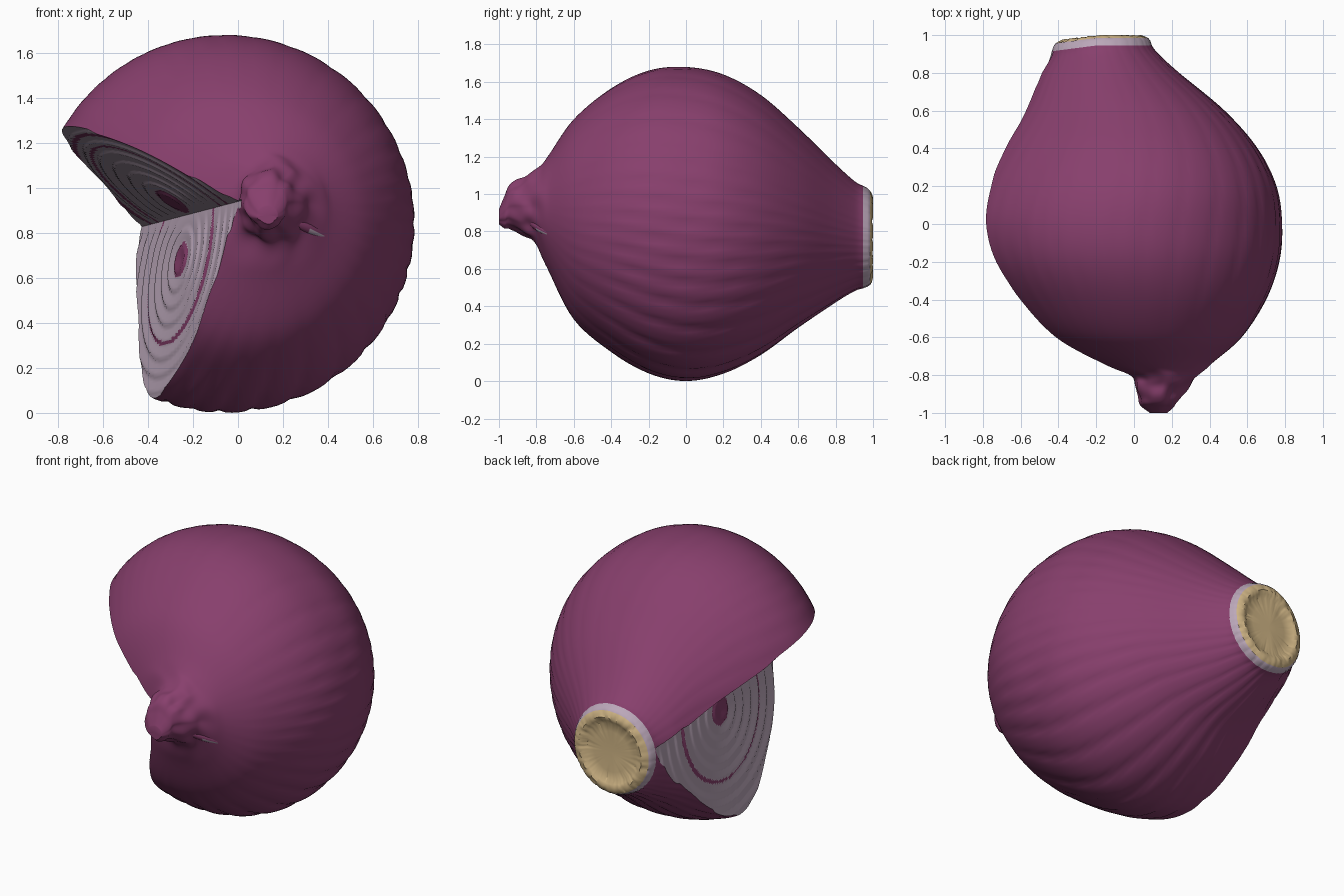
import bpy, bmesh, math
from mathutils import Vector, noise

if "Cube" in bpy.data.objects:
    bpy.data.objects.remove(bpy.data.objects["Cube"])


def material(name, rgb):
    m = bpy.data.materials.new(name)
    m.diffuse_color = (*rgb, 1)
    m.use_nodes = True
    m.node_tree.nodes["Principled BSDF"].inputs["Base Color"].default_value = m.diffuse_color
    return m


MATS = [material("purple skin", (0.245, 0.050, 0.152)),
        material("pale flesh", (0.50, 0.39, 0.49)),
        material("tan root", (0.64, 0.47, 0.24))]
SKIN, FLESH, ROOT = range(3)


def make_object(name, bm):
    bmesh.ops.recalc_face_normals(bm, faces=bm.faces[:])
    mesh = bpy.data.meshes.new(name)
    bm.to_mesh(mesh)
    bm.free()
    for m in MATS:
        mesh.materials.append(m)
    ob = bpy.data.objects.new(name, mesh)
    bpy.context.collection.objects.link(ob)
    return ob


def smooth(ob, angle):
    bpy.ops.object.select_all(action='DESELECT')
    ob.select_set(True)
    bpy.context.view_layer.objects.active = ob
    bpy.ops.object.shade_smooth_by_angle(angle=math.radians(angle))


def catmull(p0, p1, p2, p3, t):
    return [0.5 * (2 * b + (c - a) * t + (2 * a - 5 * b + 4 * c - d) * t * t
                   + (3 * b - a - 3 * c + d) * t ** 3)
            for a, b, c, d in zip(p0, p1, p2, p3)]


# Cross-sections along the bulb: y, centre x, centre z, radius x, radius z
STATIONS = [
    (-1.0, .13, .88, .045, .04), (-.97, .13, .905, .085, .085),
    (-.94, .13, .935, .105, .115), (-.86, .15, .935, .14, .155),
    (-.80, .16, .93, .185, .20), (-.74, .11, .90, .30, .30),
    (-.60, .035, .865, .535, .535), (-.40, -.005, .86, .705, .705),
    (-.20, -.04, .85, .81, .81), (0, -.055, .84, .84, .84),
    (.20, -.045, .84, .80, .80), (.40, -.04, .835, .695, .695),
    (.60, -.06, .82, .54, .535), (.80, -.13, .79, .37, .37),
    (.90, -.16, .775, .29, .295), (.945, -.17, .77, .265, .275)]
STEPS, SEGS = 7, 180

# Bulb: loft with rounded ribs, a knobbly front tip and a slanted root end
rows = []
last = len(STATIONS) - 1
for i in range(last):
    pts = [STATIONS[min(max(i + k, 0), last)] for k in (-1, 0, 1, 2)]
    rows += [catmull(*pts, s / STEPS) for s in range(STEPS)]
rows.append(list(STATIONS[-1]))
skin_rows = len(rows)
rows += [[.97, -.17, .768, .257, .264], [.985, -.17, .766, .245, .252]]
flesh_rows = len(rows)
rows += [[.995, -.17, .765, .222, .232], [1.0, -.17, .765, .205, .215],
         [.993, -.17, .765, .185, .195], [.98, -.17, .765, .165, .175],
         [.977, -.17, .765, .12, .125], [.975, -.17, .765, .06, .065]]

bm = bmesh.new()
rings = []
for k, (y, cx, cz, rx, rz) in enumerate(rows):
    ring = []
    for j in range(SEGS):
        a = 2 * math.pi * j / SEGS
        low = 0.5 - 0.5 * math.sin(a - 0.3)
        fade = min(1, max(0, (y + .75) / .5))
        wob = a + 0.12 * math.sin(3 * a) + 0.15 * y
        rib = 1 - abs(math.sin(wob * 19))
        f = 1 - (0.003 + 0.013 * low) * fade * rib ** 2
        knob = min(1, max(0, (-.74 - y) / .1))
        n = noise.noise(Vector((math.cos(a) * 1.8, y * 13, math.sin(a) * 1.8)))
        f += 0.17 * knob * n
        dy = 0
        if k >= flesh_rows:
            n = noise.noise(Vector((math.cos(a) * 7, k * .6, math.sin(a) * 7)))
            f += 0.03 * n
            dy = 0.012 * min(n, 0) if k < len(rows) - 2 else 0
        x = cx + rx * f * math.cos(a)
        slant = min(1, max(0, (y - .8) / .14))
        dy += slant * 0.13 * min(0, x + .2)
        ring.append(bm.verts.new((x, y + dy, cz + rz * f * math.sin(a))))
    rings.append(ring)
for k in range(len(rings) - 1):
    for j in range(SEGS):
        j2 = (j + 1) % SEGS
        face = bm.faces.new((rings[k][j], rings[k][j2], rings[k + 1][j2], rings[k + 1][j]))
        face.material_index = SKIN if k < skin_rows - 1 else FLESH if k < flesh_rows - 1 else ROOT
for ring, mat in ((rings[0], SKIN), (rings[-1], ROOT)):
    tip = bm.verts.new(sum((v.co for v in ring), Vector()) / SEGS)
    for j in range(SEGS):
        bm.faces.new((ring[j], ring[(j + 1) % SEGS], tip)).material_index = mat
bulb = make_object("onion_bulb", bm)

# Wedge cutter: two planes meeting on a slanted hinge, stepped into onion layers
A, B = Vector((0, -.8, .94)), Vector((-.42, .88, .83))
LOWER = Vector((-.18, 0, -.81)).normalized()
UPPER = Vector((-.59, 0, .385)).normalized()
OUT = Vector((-2, 0, -.6))
CORE = {0: Vector((-.25, .03, .68)), 1: Vector((-.29, .03, .945))}
BANDS = {0: ((0, .13), (.60, .63)), 1: ((0, .14), (.66, .69), (.80, .84))}
N, M, REACH = 200, 100, 1.25


def layer(p, side):
    d = p - CORE[side]
    return math.sqrt((d.x / .62) ** 2 + (d.y / .9) ** 2 + (d.z / .62) ** 2)


def cut_point(t, j):
    side = 1 if j > 0 else 0
    direction = UPPER if side else LOWER
    s = REACH * abs(j) / M
    p = A.lerp(B, t) + direction * s
    f = layer(p, side)
    if j and f < 1.05:
        normal = direction.cross(B - A).normalized()
        if normal.x > 0:
            normal = -normal
        saw = (f * 8) % 1
        saw = saw / .8 if saw < .8 else (1 - saw) / .2
        p = p + normal * 0.009 * saw * min(1, s / .1)
    return p


bm = bmesh.new()
grid = []
for i in range(N + 1):
    t = -.05 + 1.17 * i / N
    row = [bm.verts.new(cut_point(t, j)) for j in range(-M, M + 1)]
    row.append(bm.verts.new(A.lerp(B, t) + OUT))
    grid.append(row)
width = 2 * M + 2
for i in range(N):
    for j in range(width):
        j2 = (j + 1) % width
        face = bm.faces.new((grid[i][j], grid[i][j2], grid[i + 1][j2], grid[i + 1][j]))
        face.material_index = FLESH
        if j < 2 * M:
            side = 0 if j < M else 1
            f = layer(face.calc_center_median(), side)
            if any(a <= f < b for a, b in BANDS[side]):
                face.material_index = SKIN
for row in (grid[0], grid[-1]):
    bm.faces.new(row).material_index = FLESH
cutter = make_object("wedge_cutter", bm)
cutter.hide_render = True

mod = bulb.modifiers.new("wedge", 'BOOLEAN')
mod.operation = 'DIFFERENCE'
mod.solver = 'EXACT'
mod.object = cutter
dg = bpy.context.evaluated_depsgraph_get()
bulb.data = bpy.data.meshes.new_from_object(bulb.evaluated_get(dg))
bulb.modifiers.clear()
bpy.data.objects.remove(cutter)
smooth(bulb, 40)

# Dry flap trailing from the tip, with a pale lower edge
bm = bmesh.new()
start, end = Vector((.22, -.84, .87)), Vector((.42, -.70, .77))
flap = []
for i in range(13):
    t = i / 12
    c = start.lerp(end, t) + Vector((0, -.012 * math.sin(math.pi * t), 0))
    r = .004 + .02 * math.sin(math.pi * min(1, .25 + .75 * t))
    flap.append([bm.verts.new(c + Vector((.4 * r * math.cos(a), r * math.sin(a), r * math.cos(a))))
                 for a in (2 * math.pi * q / 12 for q in range(12))])
for i in range(12):
    for q in range(12):
        q2 = (q + 1) % 12
        face = bm.faces.new((flap[i][q], flap[i][q2], flap[i + 1][q2], flap[i + 1][q]))
        face.material_index = FLESH if i > 5 and 6 <= q <= 8 else SKIN
bm.faces.new(flap[0])
bm.faces.new(flap[-1])
smooth(make_object("dry_skin_flap", bm), 60)
